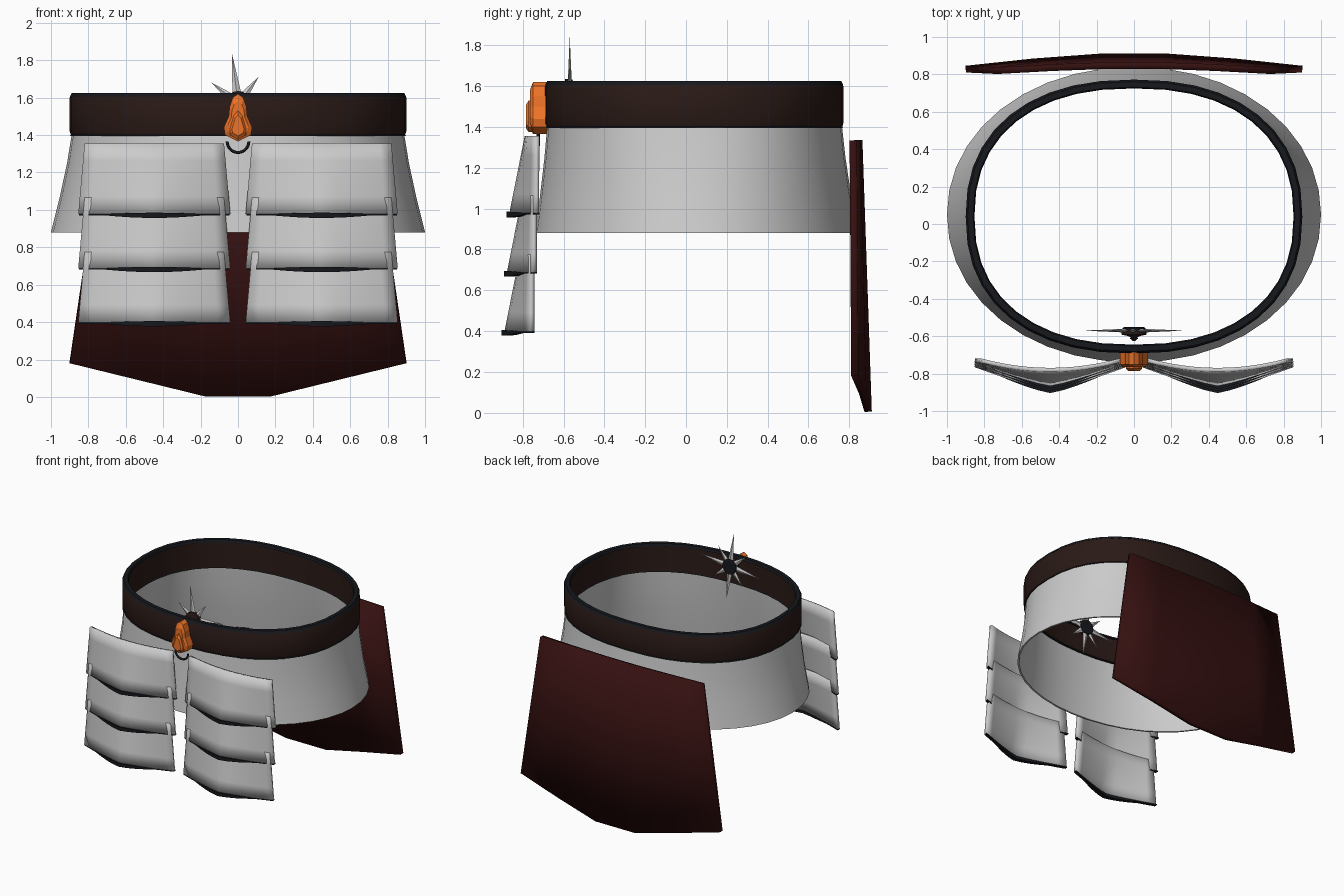
import bpy, bmesh, math
from math import cos, sin, pi, radians

if "Cube" in bpy.data.objects:
    bpy.data.objects.remove(bpy.data.objects["Cube"])


def material(name, rgb):
    m = bpy.data.materials.new(name)
    m.diffuse_color = (*rgb, 1)
    m.use_nodes = True
    m.node_tree.nodes["Principled BSDF"].inputs["Base Color"].default_value = m.diffuse_color
    return m


LEATHER = material("dark_leather", (0.022, 0.010, 0.008))
BLACK = material("black_trim", (0.008, 0.009, 0.012))
CLOTH = material("dark_red_cloth", (0.035, 0.005, 0.005))
ORANGE = material("orange_metal", (0.85, 0.17, 0.02))


def finish(name, bm, mat=None, smooth=None, thick=0.0):
    bmesh.ops.recalc_face_normals(bm, faces=bm.faces)
    me = bpy.data.meshes.new(name)
    bm.to_mesh(me)
    bm.free()
    ob = bpy.data.objects.new(name, me)
    bpy.context.collection.objects.link(ob)
    if mat:
        me.materials.append(mat)
    if thick:
        s = ob.modifiers.new("thickness", 'SOLIDIFY')
        s.thickness, s.offset = thick, 0
    if smooth:
        bpy.ops.object.select_all(action='DESELECT')
        ob.select_set(True)
        bpy.context.view_layer.objects.active = ob
        bpy.ops.object.shade_smooth_by_angle(angle=radians(smooth))
    return ob


def skin(bm, rows, wrap_rows=False, wrap_cols=False):
    """Bridge rows of points with quads."""
    vs = [[bm.verts.new(p) for p in r] for r in rows]
    nr, nc = len(vs), len(vs[0])
    for i in range(nr if wrap_rows else nr - 1):
        for j in range(nc if wrap_cols else nc - 1):
            a, b = vs[i], vs[(i + 1) % nr]
            k = (j + 1) % nc
            bm.faces.new((a[j], a[k], b[k], b[j]))
    return vs


def oval(z, rx, ry, cy, n, seg=40):
    """Rounded-rectangle-like oval at height z."""
    pts = []
    for i in range(seg):
        c, s = cos(2 * pi * i / seg), sin(2 * pi * i / seg)
        pts.append((math.copysign(abs(c) ** (2 / n), c) * rx,
                    cy + math.copysign(abs(s) ** (2 / n), s) * ry, z))
    return pts


def ring(name, profile, mat=None):
    bm = bmesh.new()
    skin(bm, [oval(*p) for p in profile], True, True)
    return finish(name, bm, mat, 35)


# Flared skirt: outer wall down, inner wall back up
wall = [(1.41, 0.888, 0.722, 0.042, 2.3), (1.25, 0.914, 0.738, 0.044, 2.2),
        (1.06, 0.955, 0.763, 0.047, 2.1), (0.88, 1.0, 0.79, 0.05, 2.05)]
ring("skirt", wall + [(z, rx - 0.014, ry - 0.014, cy, n) for z, rx, ry, cy, n in wall[::-1]])

# Belt with dark rims along its top and bottom
ring("belt", [(1.40, 0.893, 0.726, 0.04, 2.3), (1.42, 0.9, 0.732, 0.04, 2.3),
              (1.60, 0.9, 0.732, 0.04, 2.3), (1.615, 0.892, 0.724, 0.04, 2.3),
              (1.615, 0.862, 0.694, 0.04, 2.3), (1.40, 0.856, 0.688, 0.04, 2.3)], LEATHER)
for nm, z0, z1 in (("belt_top_rim", 1.605, 1.625), ("belt_bottom_rim", 1.395, 1.408)):
    ring(nm, [(z0, 0.899, 0.731, 0.04, 2.3), (z1, 0.889, 0.721, 0.04, 2.3),
              (z1, 0.860, 0.692, 0.04, 2.3), (z0, 0.853, 0.685, 0.04, 2.3)], BLACK)

# Hanging cloth panel at the back
bm = bmesh.new()
rows = []
for v in (0, 0.5, 1):
    row = []
    for u in (-1, -0.6, -0.2, 0.2, 0.6, 1):
        k = max(0, (abs(u) - 0.2) / 0.8)
        zb = 0.004 + 0.176 * k
        y_mid, y_edge = 0.847 + 0.046 * v, 0.82 + 0.008 * v
        row.append((u * (0.73 + 0.17 * v), y_mid + (y_edge - y_mid) * k ** 1.3,
                    1.335 + (zb - 1.335) * v))
    rows.append(row)
skin(bm, rows)
finish("back_panel", bm, CLOTH, 25, 0.036)

# Two stacks of three overlapping hip plates, each with a dark lower lip
TS = [i / 6 - 1 for i in range(13)]


def plate_point(side, k, t, v):
    top, low = 0.05 * (1 - t * t), 0.125 * (1 - abs(t) ** 1.2)
    return (side * 0.4475 + t * (0.37 + 0.033 * v),
            -0.73 - 0.012 * k - (top + (low - top) * v),
            1.355 - 0.29 * k - 0.378 * v)


for side, label in ((-1, "left"), (1, "right")):
    for k in range(3):
        bm = bmesh.new()
        skin(bm, [[plate_point(side, k, t, v / 4) for t in TS] for v in range(5)])
        finish(f"{label}_plate_{k + 1}", bm, None, 40, 0.022)
        bm = bmesh.new()
        rows = []
        for t in TS:
            x, y, z = plate_point(side, k, t, 1)
            b = max(0, 1 - (t / 0.65) ** 2)
            f, d = 0.012 + 0.013 * b, 0.006 + 0.014 * b
            rows.append([(x, y - f, z + 0.008 * b), (x, y - f, z - d),
                         (x, y + 0.012, z - d), (x, y + 0.012, z + 0.003)])
        vs = skin(bm, rows, False, True)
        bm.faces.new(vs[0])
        bm.faces.new(vs[-1])
        finish(f"{label}_plate_lip_{k + 1}", bm, BLACK)


# Drop-shaped buckle in stepped layers
def drop(name, outline, y0, y1, y2, mat):
    full = outline + [(-x, z) for x, z in outline[::-1] if x > 0]
    zc = sum(z for _, z in full) / len(full)
    bm = bmesh.new()
    vs = skin(bm, [[(x * s, y, zc + (z - zc) * s) for x, z in full]
                   for y, s in ((y0, 1), (y1, 1), (y2, 0.72))], False, True)
    bm.faces.new(vs[0])
    bm.faces.new(vs[-1])
    return finish(name, bm, mat)


drop("buckle_base", [(0, 1.62), (0.028, 1.60), (0.045, 1.55), (0.05, 1.50),
                     (0.076, 1.44), (0.068, 1.40), (0.04, 1.385), (0, 1.365)],
     -0.68, -0.75, -0.765, ORANGE)
drop("buckle_front", [(0, 1.53), (0.022, 1.505), (0.044, 1.43), (0.042, 1.40), (0, 1.375)],
     -0.74, -0.772, -0.785, ORANGE)

# Half-ring loop under the buckle
bm = bmesh.new()
rows = []
for i in range(15):
    a = pi + pi * i / 14
    rows.append([((0.058 + 0.008 * cos(b)) * cos(a), -0.725 + 0.008 * sin(b),
                  1.365 + (0.058 + 0.008 * cos(b)) * sin(a))
                 for b in (2 * pi * j / 8 for j in range(8))])
vs = skin(bm, rows, False, True)
bm.faces.new(vs[0])
bm.faces.new(vs[-1])
finish("buckle_loop", bm, BLACK, 50)

# Eight-point star inside the belt: long and short tapered spikes
CZ, CY = 1.57, -0.57
bm = bmesh.new()
for i in range(8):
    a = radians(97 + 45 * i)
    length = 0.18 if i % 2 else 0.272
    base = [bm.verts.new((0.03 * cos(a) - w * sin(a), CY + d, CZ + 0.03 * sin(a) + w * cos(a)))
            for w, d in ((0.026, 0), (0, 0.011), (-0.026, 0), (0, -0.011))]
    tip = bm.verts.new((length * cos(a), CY, CZ + length * sin(a)))
    bm.faces.new(base)
    for j in range(4):
        bm.faces.new((base[j], base[(j + 1) % 4], tip))
finish("star_spikes", bm)


# Stepped hub of the star
def disc(name, prof, mat):
    bm = bmesh.new()
    vs = skin(bm, [[(r * cos(2 * pi * i / 16), y, CZ + r * sin(2 * pi * i / 16))
                    for i in range(16)] for y, r in prof], False, True)
    bm.faces.new(vs[0])
    bm.faces.new(vs[-1])
    finish(name, bm, mat, 30)


disc("star_hub_back", [(-0.575, 0.062), (-0.557, 0.062), (-0.552, 0.054)], BLACK)
disc("star_hub_front", [(-0.575, 0.066), (-0.592, 0.066), (-0.598, 0.035),
                        (-0.606, 0.018), (-0.612, 0.022), (-0.625, 0.006)], LEATHER)
